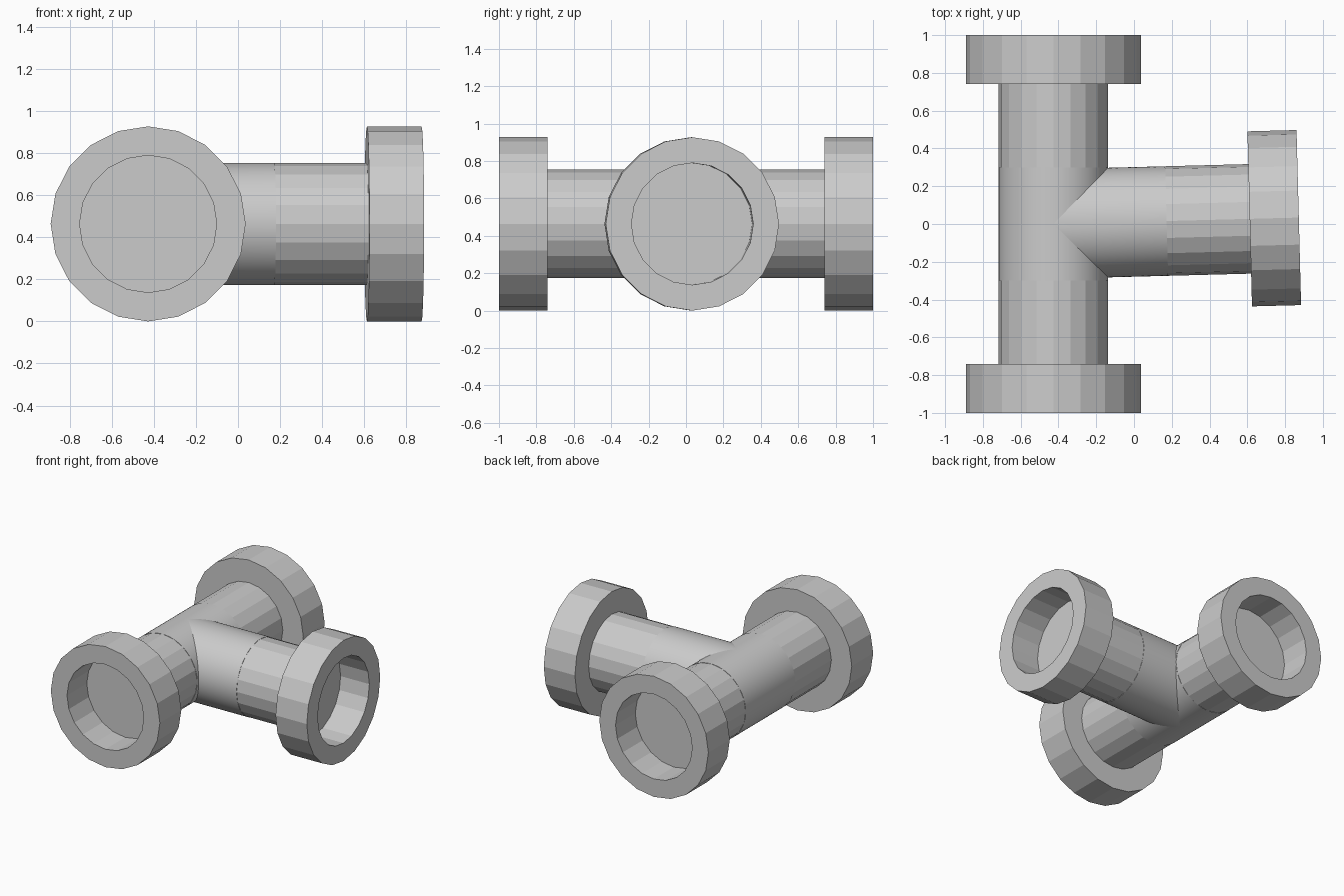
import bpy, bmesh
from math import sin, cos, pi, radians

if "Cube" in bpy.data.objects:
    bpy.data.objects.remove(bpy.data.objects["Cube"])

CX, CZ = -0.427, 0.4635          # point where the pipe axes meet
PIPE, COLLAR, BORE = 0.29, 0.4635, 0.326
TILT = radians(1.5)              # side branch leans slightly off the x axis


def lathe(name, profile, sides, turn, saddle=False, smooth=False):
    """Revolve (radius, distance) points about local x; cap both ends."""
    bm = bmesh.new()
    rings = []
    for r, d in profile:
        ring = []
        for i in range(sides):
            a = 2 * pi * i / sides
            ring.append(bm.verts.new((d, r * cos(a), r * sin(a))))
        rings.append(ring)
    for a, b in zip(rings, rings[1:]):
        for i in range(sides):
            j = (i + 1) % sides
            bm.faces.new((a[i], a[j], b[j], b[i]))
    if saddle:
        # cut the first ring to lie on the surface of the main pipe
        for v in rings[0]:
            v.co.x = (abs(v.co.y) + v.co.y * sin(turn)) / cos(turn)
    else:
        bm.faces.new(rings[0])
    bm.faces.new(rings[-1])
    bmesh.ops.recalc_face_normals(bm, faces=bm.faces[:])
    mesh = bpy.data.meshes.new(name)
    bm.to_mesh(mesh)
    bm.free()
    ob = bpy.data.objects.new(name, mesh)
    ob.location = (CX, 0, CZ)
    ob.rotation_euler.z = turn
    bpy.context.collection.objects.link(ob)
    if smooth:
        bpy.ops.object.select_all(action='DESELECT')
        ob.select_set(True)
        bpy.context.view_layer.objects.active = ob
        bpy.ops.object.shade_smooth_by_angle(angle=radians(30))
    return ob


def arm(name, start, end, turn):
    """Faceted pipe with a socket collar at its outer end."""
    back = end - 0.26
    lathe(name, [(PIPE, start), (PIPE, back), (COLLAR, back), (COLLAR, end),
                 (BORE, end), (BORE, end - 0.24)], 20, turn)


# Smooth tee in the middle
lathe("tee_main", [(PIPE, -0.3), (PIPE, 0.3)], 80, pi / 2, smooth=True)
lathe("tee_branch", [(PIPE, 0), (PIPE, 0.6)], 80, TILT, saddle=True, smooth=True)

# Three socketed arms
arm("back_arm", 0.3, 1.0, pi / 2)
arm("front_arm", 0.3, 1.0, -pi / 2)
arm("side_arm", 0.6, 1.3, TILT)
